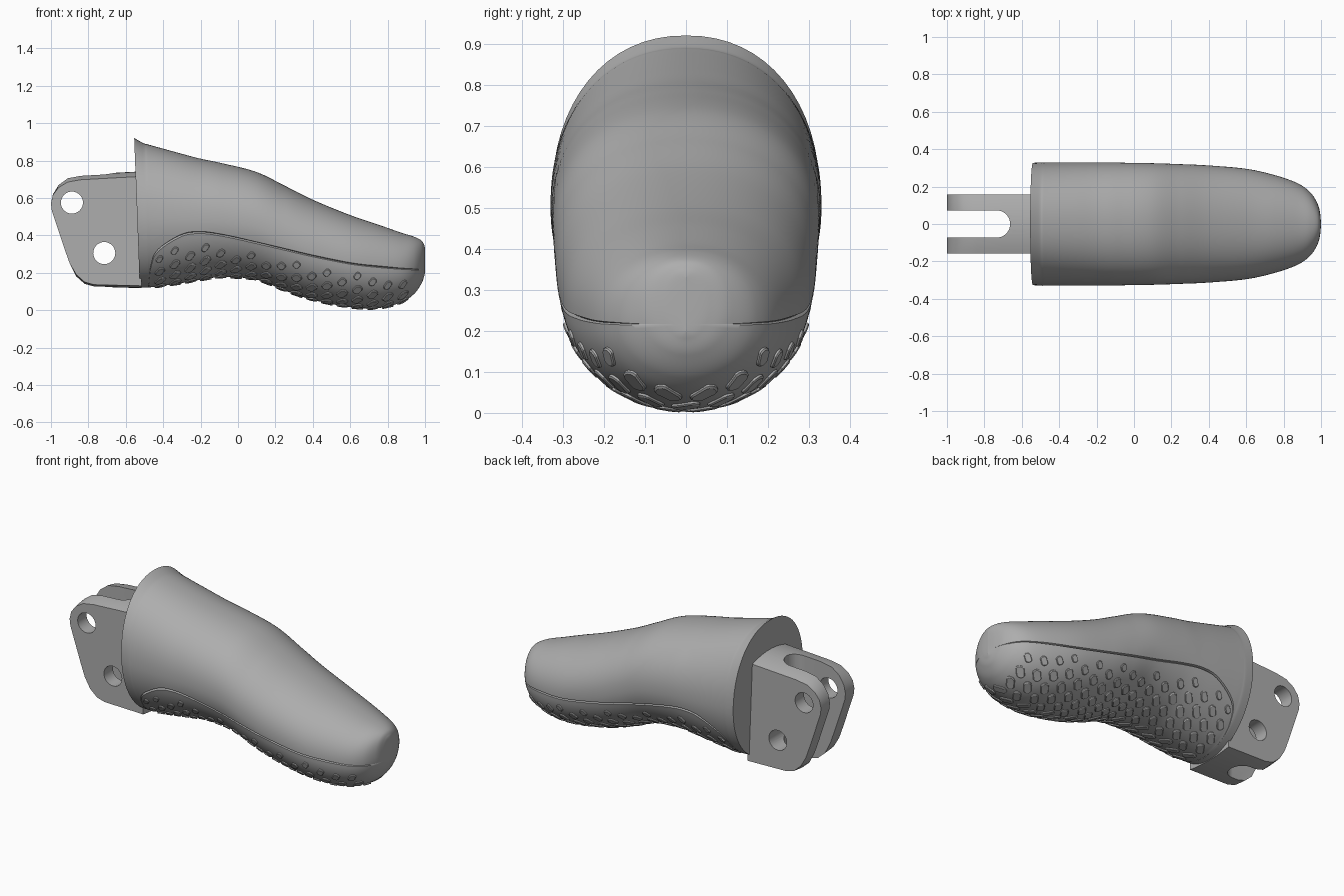
import bpy, bmesh
from math import sin, cos, pi, acos, sqrt
from mathutils import Vector

if "Cube" in bpy.data.objects:
    bpy.data.objects.remove(bpy.data.objects["Cube"])

grey = bpy.data.materials.new("matte grey")
grey.use_nodes = True
grey.diffuse_color = (0.42, 0.42, 0.42, 1)
grey.node_tree.nodes["Principled BSDF"].inputs["Base Color"].default_value = grey.diffuse_color


def make_object(name, bm, angle=0.6):
    bmesh.ops.remove_doubles(bm, verts=bm.verts, dist=1e-5)
    bmesh.ops.recalc_face_normals(bm, faces=bm.faces)
    mesh = bpy.data.meshes.new(name)
    bm.to_mesh(mesh)
    bm.free()
    mesh.materials.append(grey)
    ob = bpy.data.objects.new(name, mesh)
    bpy.context.collection.objects.link(ob)
    bpy.ops.object.select_all(action="DESELECT")
    ob.select_set(True)
    bpy.context.view_layer.objects.active = ob
    bpy.ops.object.shade_smooth_by_angle(angle=angle)
    return ob


def bridge(bm, rings, closed):
    """Join successive rows of points with quads."""
    rows = [[bm.verts.new(p) for p in ring] for ring in rings]
    for a, b in zip(rows, rows[1:]):
        n = len(a)
        for i in range(n if closed else n - 1):
            j = (i + 1) % n
            bm.faces.new((a[i], a[j], b[j], b[i]))
    return rows


# Stations along the finger: x, top, bottom, half width, seam height
STATIONS = [
    (-.525, .92, .12, .327, -.4), (-.48, .893, .121, .33, .1), (-.46, .887, .123, .33, .24),
    (-.42, .875, .127, .33, .32), (-.3, .84, .145, .33, .398), (-.2, .812, .162, .329, .415),
    (-.08, .785, .177, .328, .4), (.1, .738, .163, .325, .36), (.25, .665, .105, .32, .325),
    (.4, .59, .055, .313, .29), (.6, .508, .016, .295, .25), (.75, .457, .011, .262, .232),
    (.87, .415, .04, .22, .222), (.94, .393, .085, .172, .218), (.98, .373, .14, .112, .215),
    (.995, .35, .18, .058, .215), (1.0, .33, .2, 0, .215)]


def smooth_stations(pts, steps=12):
    pts = [Vector(p) for p in pts]
    out = []
    for i in range(len(pts) - 1):
        p0, p1 = pts[max(i - 1, 0)], pts[i]
        p2, p3 = pts[i + 1], pts[min(i + 2, len(pts) - 1)]
        for s in range(steps):
            t = s / steps
            out.append(p1 + (p2 - p0) * (t / 2) + (2 * p0 - 5 * p1 + 4 * p2 - p3) * (t * t / 2)
                       + (3 * p1 - p0 - 3 * p2 + p3) * (t ** 3 / 2))
    return out + [pts[-1]]


SECTIONS = smooth_stations(STATIONS)


def point(sec, phi, scale=1.0):
    """Point on a section; phi runs from the underside round the +y side."""
    x, top, bottom, w, _ = sec
    zc, h = (top + bottom) / 2, (top - bottom) / 2
    e = 1 if cos(phi) > 0 else 0.92
    s, c = sin(phi), cos(phi)
    y = w * scale * abs(s) ** e * (1 if s > 0 else -1)
    z = zc - h * scale * abs(c) ** e * (1 if c > 0 else -1)
    lean = max(0, -x / .525) * .03 * (z - .12) / .8
    return Vector((x - lean, y, z))


def seam_angle(sec):
    _, top, bottom, _, seam = sec
    c = ((top + bottom) / 2 - seam) / ((top - bottom) / 2)
    return acos(max(-1, min(1, c)))


def arc(sec, start, end, count, tuck):
    """Arc of a section whose two end points are tucked inward to form a groove."""
    gap = 0.018 * tuck
    mid = [point(sec, start + gap + (end - start - 2 * gap) * i / count) for i in range(count + 1)]
    deep = 1 - 0.035 * tuck
    return [point(sec, start, deep)] + mid + [point(sec, end, deep)]


# Upper shell and the grip pad beneath it, meeting in a groove
shell_rings, pad_rings = [], []
for sec in SECTIONS:
    a = seam_angle(sec)
    tuck = min(1, a / 0.15)
    shell_rings.append(arc(sec, a, 2 * pi - a, 64, tuck))
    if a > 0:
        pad_rings.append(arc(sec, -a, a, 40, tuck))

bm = bmesh.new()
rows = bridge(bm, shell_rings, False)
bm.faces.new(rows[0][1:-2])
make_object("finger_shell", bm)
bm = bmesh.new()
bridge(bm, pad_rings, False)
make_object("grip_pad", bm)


def section_at(x):
    for a, b in zip(SECTIONS, SECTIONS[1:]):
        if a[0] <= x <= b[0]:
            return a.lerp(b, (x - a[0]) / max(b[0] - a[0], 1e-9))
    return SECTIONS[-1]


def arc_radius(sec, phi):
    h = (sec[1] - sec[2]) / 2
    return sqrt((sec[3] * cos(phi)) ** 2 + (h * sin(phi)) ** 2)


def add_stud(bm, x, phi, length, width, side):
    """Low oblong stud wrapped onto the pad surface."""
    sec = section_at(x)
    r = arc_radius(sec, phi)
    du = point(section_at(x + .01), phi) - point(section_at(x - .01), phi)
    dv = point(sec, phi + .02) - point(sec, phi - .02)
    normal = dv.cross(du).normalized()
    if normal.dot(point(sec, phi) - point(sec, 0, 0)) < 0:
        normal = -normal
    tilt = 0.95
    rings = []
    for grow, lift in ((1, -.006), (1, .005), (.86, .008)):
        ring = []
        for i in range(16):
            t = 2 * pi * i / 16
            u = width * cos(t)
            v = width * sin(t) + (length - width) * (1 if sin(t) > 0 else -1)
            along = (u * sin(tilt) + v * cos(tilt)) * grow
            around = (v * sin(tilt) - u * cos(tilt)) * grow * side
            p = point(section_at(x + along), phi + around / r)
            ring.append(p + normal * lift)
        rings.append(ring)
    rows = bridge(bm, rings, True)
    bm.faces.new(rows[-1])


# Staggered rows of studs, smaller towards the seam
bm = bmesh.new()
for col in range(17):
    x = -.415 + col * .081
    sec = section_at(x)
    limit = seam_angle(sec)
    phi = 0 if col % 2 else .045 / arc_radius(sec, 0)
    while True:
        r = arc_radius(sec, phi)
        room = (limit - phi) * r
        if room < .055:
            break
        size = min(1, .45 + room * 2.5)
        for side in ((1, -1) if phi > 0 else (1,)):
            add_stud(bm, x, phi * side, .039 * size, .021 * min(1, size + .1), side)
        phi += .088 / r
make_object("grip_studs", bm, 0.4)

# Hinge bracket: side outline swept across y with a gently crowned top and underside
OUTLINE = [(-1, .57), (-.99, .615), (-.96, .655), (-.91, .685), (-.84, .697), (-.7, .705),
           (-.515, .715), (-.515, .13), (-.77, .136), (-.82, .15), (-.865, .19),
           (-.9, .25), (-.925, .32), (-.995, .53)]
HALF = .157


def crowned(x, z, y):
    bulge = 1 - (y / HALF) ** 2
    if z > .6:
        z += .027 * bulge * min(1, (z - .6) / .09)
    elif z < .2:
        z -= .012 * bulge
    return (x, y, z)


bm = bmesh.new()
layers = [[crowned(x, z, HALF * k / 6) for x, z in OUTLINE] for k in range(-6, 7)]
rows = bridge(bm, layers, True)
bm.faces.new(rows[0])
bm.faces.new(rows[-1])
bracket = make_object("hinge_bracket", bm, 0.5)


def cut(target, name, ring, depth):
    bm = bmesh.new()
    rows = bridge(bm, [[Vector(p) - depth for p in ring], [Vector(p) + depth for p in ring]], True)
    for row in rows:
        bm.faces.new(row)
    cutter = make_object(name, bm)
    cutter.hide_render = True
    mod = target.modifiers.new(name, "BOOLEAN")
    mod.operation, mod.solver, mod.object = "DIFFERENCE", "EXACT", cutter
    bpy.context.view_layer.objects.active = target
    bpy.ops.object.modifier_apply(modifier=mod.name)
    bpy.data.objects.remove(cutter)


# Rounded slot between the two lugs, then the two pin holes
slot = [(-1.1, -.073, .4)] + [(-.735 + .073 * sin(pi * i / 16), -.073 * cos(pi * i / 16), .4)
                              for i in range(17)] + [(-1.1, .073, .4)]
cut(bracket, "slot_cutter", slot, Vector((0, 0, 1)))
for hx, hz in ((-.888, .575), (-.715, .305)):
    hole = [(hx + .059 * cos(2 * pi * i / 32), 0, hz + .059 * sin(2 * pi * i / 32)) for i in range(32)]
    cut(bracket, "pin_hole_cutter", hole, Vector((0, .5, 0)))
bpy.ops.object.select_all(action="DESELECT")
bracket.select_set(True)
bpy.context.view_layer.objects.active = bracket
bpy.ops.object.shade_smooth_by_angle(angle=0.5)
